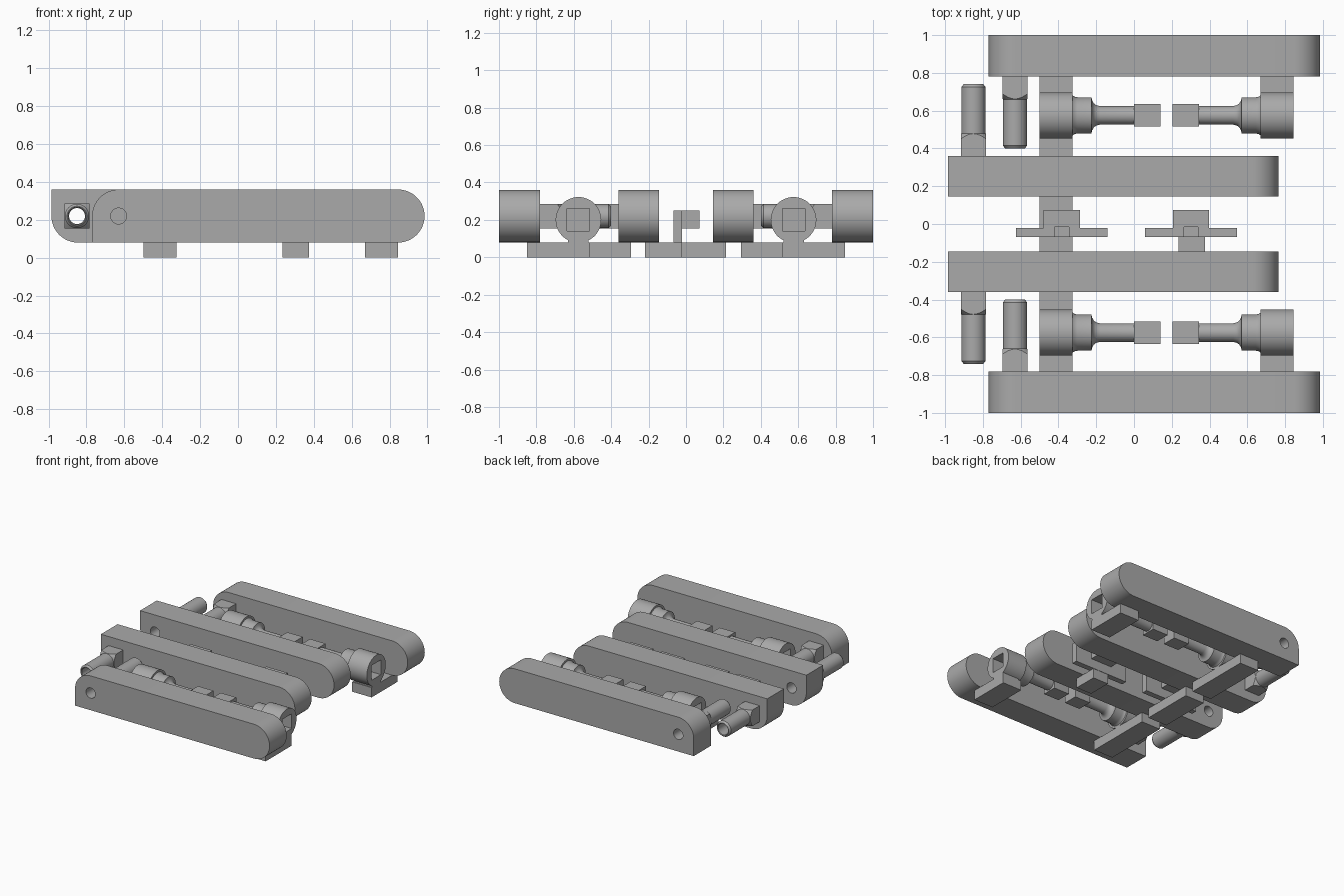
import bpy, bmesh
from math import sin, cos, pi, radians
from mathutils import Vector

cube = bpy.data.objects.get("Cube")
if cube:
    bpy.data.objects.remove(cube, do_unlink=True)

# One plain grey plastic
grey = bpy.data.materials.new("grey_plastic")
grey.use_nodes = True
COLOR = (0.4, 0.4, 0.4, 1)
grey.diffuse_color = COLOR
bsdf = next(n for n in grey.node_tree.nodes if n.type == "BSDF_PRINCIPLED")
bsdf.inputs["Base Color"].default_value = COLOR


def finish(name, bm):
    bmesh.ops.remove_doubles(bm, verts=bm.verts, dist=1e-5)
    bmesh.ops.recalc_face_normals(bm, faces=bm.faces)
    mesh = bpy.data.meshes.new(name)
    bm.to_mesh(mesh)
    bm.free()
    mesh.materials.append(grey)
    ob = bpy.data.objects.new(name, mesh)
    bpy.context.collection.objects.link(ob)
    return ob


def box(name, x, y, z):
    """Box from (low, high) ranges on each axis."""
    bm = bmesh.new()
    bmesh.ops.create_cube(bm, size=1)
    for v in bm.verts:
        v.co = Vector([(r[0] + r[1]) / 2 + c * abs(r[1] - r[0])
                       for r, c in zip((x, y, z), v.co)])
    return finish(name, bm)


def lathe(name, profile, place, closed=False, steps=48):
    """Spin (along, radius) points; place maps (along, u, v) to a position."""
    bm = bmesh.new()
    rings = []
    for t, r in profile:
        angles = [2 * pi * i / steps for i in range(steps)]
        rings.append([bm.verts.new(place(t, r * cos(a), r * sin(a))) for a in angles])
    pairs = list(zip(rings, rings[1:]))
    if closed:
        pairs.append((rings[-1], rings[0]))
    for a, b in pairs:
        for i in range(steps):
            j = (i + 1) % steps
            bm.faces.new((a[i], a[j], b[j], b[i]))
    return finish(name, bm)


def boolean(ob, other, operation):
    mod = ob.modifiers.new("cut", "BOOLEAN")
    mod.operation, mod.object, mod.solver = operation, other, "EXACT"
    bpy.context.view_layer.objects.active = ob
    bpy.ops.object.modifier_apply(modifier=mod.name)
    bpy.data.objects.remove(other, do_unlink=True)


def smooth(ob):
    bpy.ops.object.select_all(action="DESELECT")
    ob.select_set(True)
    bpy.context.view_layer.objects.active = ob
    bpy.ops.object.shade_smooth_by_angle(angle=radians(30))


MID, R = 0.22, 0.14       # bar mid height and end radius


def bar(name, x0, x1, y0, y1, top_round, hole_x):
    """Bar with a round +x end and one rounded corner at the -x end."""
    def arc(cx, a0, a1, n):
        return [(cx + R * cos(a0 + (a1 - a0) * i / n),
                 MID + R * sin(a0 + (a1 - a0) * i / n)) for i in range(n + 1)]
    outline = arc(x1 - R, -pi / 2, pi / 2, 32)
    if top_round:
        outline += arc(x0 + R, pi / 2, pi, 16) + [(x0, MID - R)]
    else:
        outline += [(x0, MID + R)] + arc(x0 + R, pi, 1.5 * pi, 16)
    bm = bmesh.new()
    face = bm.faces.new([bm.verts.new((x, y0, z)) for x, z in outline])
    extruded = bmesh.ops.extrude_face_region(bm, geom=[face])["geom"]
    bmesh.ops.translate(bm, vec=(0, y1 - y0, 0),
                        verts=[g for g in extruded if isinstance(g, bmesh.types.BMVert)])
    ob = finish(name, bm)
    drill = lathe("drill", [(y0 - 0.1, 0), (y0 - 0.1, 0.042), (y1 + 0.1, 0.042), (y1 + 0.1, 0)],
                  lambda t, u, v: (hole_x + u, t, MID + v))
    boolean(ob, drill, "DIFFERENCE")
    smooth(ob)


def pin(name, cx, base, direction):
    """Hollow round pin growing from a square block; base is the bar's face."""
    profile = [(0, 0.045), (0, 0.11), (0.075, 0.11), (0.12, 0.064), (0.365, 0.064),
               (0.38, 0.052), (0.38, 0.049), (0.375, 0.045)]
    ob = lathe(name, profile,
               lambda t, u, v: (cx + u, base + direction * t, MID + v), closed=True)
    ends = sorted((base - direction * 0.1, base + direction * 0.5))
    envelope = box("envelope", (cx - 0.066, cx + 0.066), ends, (MID - 0.066, MID + 0.066))
    boolean(ob, envelope, "INTERSECT")
    smooth(ob)


AXIS_Y, AXIS_Z = 0.575, 0.2


def socket_rod(name, cy, to_x):
    """Socketed barrel, stepped collar and rod; to_x places it along x."""
    profile = [(-0.5, 0), (-0.5, 0.122), (-0.325, 0.122), (-0.325, 0.106), (-0.315, 0.099),
               (-0.3, 0.096), (-0.225, 0.096), (-0.222, 0.08), (-0.213, 0.064),
               (-0.2, 0.054), (-0.18, 0.049), (0.01, 0.049), (0.01, 0)]
    ob = lathe(name, profile, lambda t, u, v: (to_x(t), cy + u, AXIS_Z + v))
    y, z = (cy - 0.06, cy + 0.06), (AXIS_Z - 0.06, AXIS_Z + 0.06)
    socket = box("socket", sorted((to_x(-0.6), to_x(-0.34))), y, z)
    boolean(ob, socket, "DIFFERENCE")
    smooth(ob)
    box(name + "_square_tip", sorted((to_x(0), to_x(0.14))), y, z)
    # Neck joining the barrel to its runner
    box(name + "_neck", sorted((to_x(-0.5), to_x(-0.345))),
        (cy - 0.055, cy + 0.055), (0.05, 0.115))


LEFT_RUN, RIGHT_RUN, MID_RUN = (-0.5, -0.325), (0.67, 0.845), (0.235, 0.375)
FLOOR = (0, 0.08)

for s, side in ((-1, "front"), (1, "back")):
    def span(a, b):
        return sorted((s * a, s * b))
    # Bars and their pins
    bar(side + "_outer_bar", -0.77, 0.985, *span(0.78, 1), True, -0.63)
    bar(side + "_inner_bar", -0.985, 0.765, *span(0.145, 0.36), False, -0.85)
    pin(side + "_outer_pin", -0.63, s * 0.78, -s)
    pin(side + "_inner_pin", -0.85, s * 0.36, s)
    # Rods with sockets
    socket_rod(side + "_right_rod", s * AXIS_Y, lambda t: t)
    socket_rod(side + "_left_rod", s * AXIS_Y, lambda t: 0.345 - t)
    # Runners under the bars
    box(side + "_long_runner", LEFT_RUN, span(0.295, 0.85), FLOOR)
    box(side + "_short_runner", RIGHT_RUN, span(0.515, 0.85), FLOOR)

# Middle runners
box("middle_long_runner", LEFT_RUN, (-0.22, 0.215), FLOOR)
box("middle_short_runner", MID_RUN, (-0.22, -0.025), FLOOR)

# Two notched clips in the middle
for cx, side in ((-0.383, "right"), (0.302, "left")):
    flange = box(side + "_clip_flange", (cx - 0.243, cx + 0.243), (-0.068, -0.022), (0.08, 0.25))
    block = box(side + "_clip_block", (cx - 0.096, cx + 0.096), (-0.023, 0.073), (0.155, 0.25))
    for ob in (flange, block):
        notch = box("notch", (cx - 0.038, cx + 0.038), (-0.1, -0.015), (0.17, 0.3))
        boolean(ob, notch, "DIFFERENCE")
